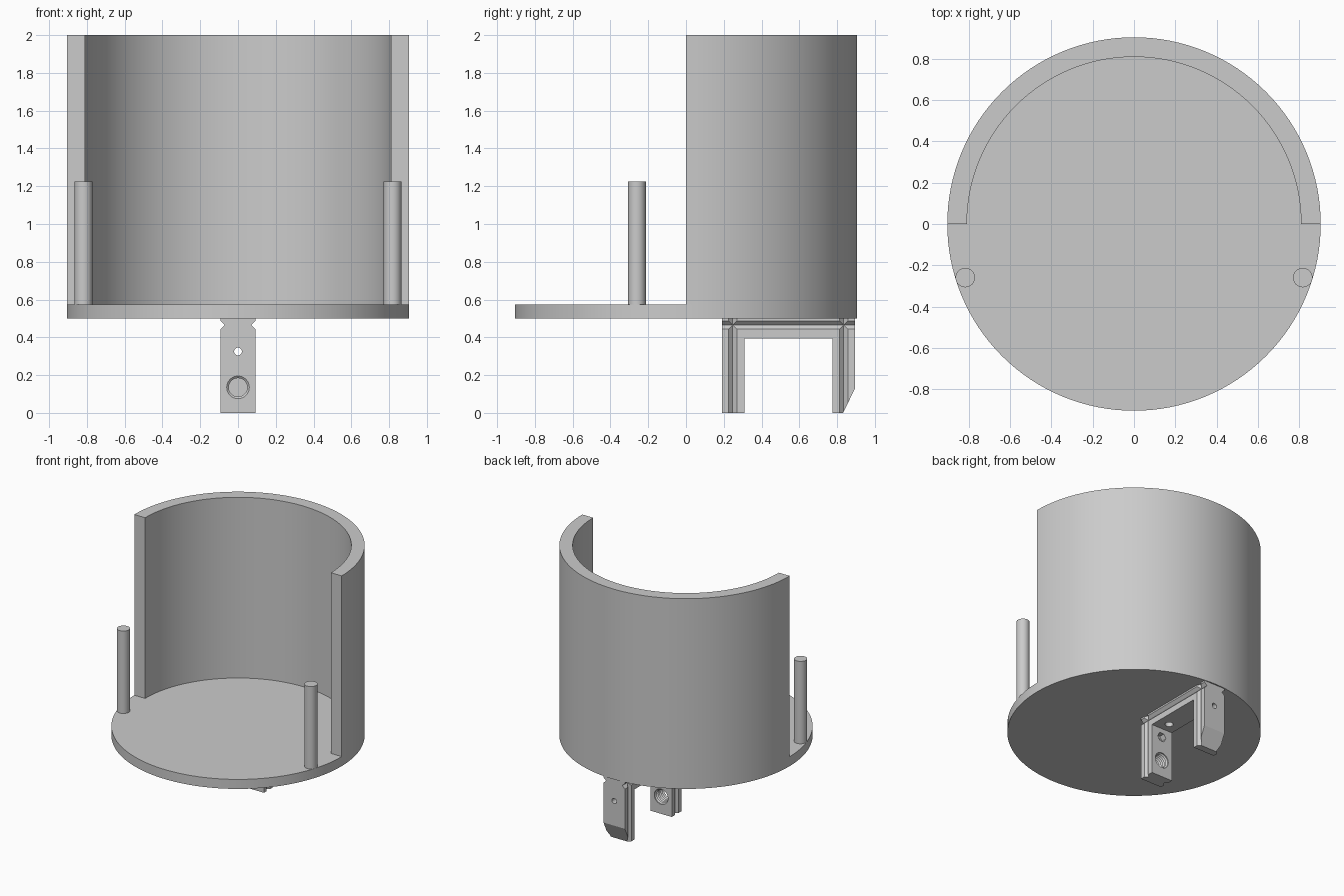
import bpy, bmesh, math
from mathutils import Vector

if "Cube" in bpy.data.objects:
    bpy.data.objects.remove(bpy.data.objects["Cube"])

grey = bpy.data.materials.new("plain grey")
grey.diffuse_color = (0.6, 0.6, 0.6, 1)
grey.use_nodes = True
grey.node_tree.nodes["Principled BSDF"].inputs["Base Color"].default_value = grey.diffuse_color


def finish(name, bm):
    bmesh.ops.recalc_face_normals(bm, faces=bm.faces)
    me = bpy.data.meshes.new(name)
    bm.to_mesh(me)
    bm.free()
    ob = bpy.data.objects.new(name, me)
    bpy.context.collection.objects.link(ob)
    me.materials.append(grey)
    return ob


def prism(name, pts, direction):
    """Closed 3D outline extruded along a vector."""
    bm = bmesh.new()
    face = bm.faces.new([bm.verts.new(p) for p in pts])
    ext = bmesh.ops.extrude_face_region(bm, geom=[face])["geom"]
    bmesh.ops.translate(bm, vec=Vector(direction),
                        verts=[v for v in ext if isinstance(v, bmesh.types.BMVert)])
    return finish(name, bm)


def arc(r, n, a0=0.0, a1=2 * math.pi, closed=True):
    steps = n if closed else n + 1
    return [(r * math.cos(a0 + (a1 - a0) * i / n), r * math.sin(a0 + (a1 - a0) * i / n))
            for i in range(steps)]


def lathe_y(name, profile, z, n=32):
    """Solid turned around a y axis at height z; profile is (y, radius)."""
    bm = bmesh.new()
    rings = [[bm.verts.new((x, y, z + h)) for x, h in arc(r, n)] for y, r in profile]
    for a, b in zip(rings, rings[1:]):
        for i in range(n):
            j = (i + 1) % n
            bm.faces.new((a[i], a[j], b[j], b[i]))
    bm.faces.new(rings[0])
    bm.faces.new(rings[-1])
    return finish(name, bm)


def cut(target, cutter):
    cutter.hide_render = True
    m = target.modifiers.new("cut", "BOOLEAN")
    m.operation, m.solver, m.object = "DIFFERENCE", "EXACT", cutter
    bpy.context.view_layer.objects.active = target
    bpy.ops.object.modifier_apply(modifier=m.name)
    bpy.data.objects.remove(cutter)


def smooth(ob):
    bpy.ops.object.select_all(action="DESELECT")
    ob.select_set(True)
    bpy.context.view_layer.objects.active = ob
    bpy.ops.object.shade_smooth_by_angle(angle=math.radians(25))


# Round floor plate
R, RI = 0.905, 0.81
smooth(prism("base_plate", [(x, y, 0.5) for x, y in arc(R, 128)], (0, 0, 0.075)))

# Half-round wall behind
outline = arc(R, 64, 0, math.pi, False) + arc(RI, 64, math.pi, 0, False)
smooth(prism("curved_wall", [(x, y, 0.575) for x, y in outline], (0, 0, 1.425)))

# Two upright pins at the front
for side, s in (("left", -1), ("right", 1)):
    smooth(prism("pin_" + side, [(s * 0.818 + x, -0.26 + y, 0.57) for x, y in arc(0.047, 32)],
                 (0, 0, 0.655)))

# U-shaped clamp under the plate, outer tip of the back leg sloped
W = 0.093
u = [(0.19, 0), (0.31, 0), (0.31, 0.395), (0.775, 0.395), (0.775, 0),
     (0.832, 0), (0.895, 0.13), (0.895, 0.505), (0.19, 0.505)]
clamp = prism("mounting_clamp", [(-W, y, z) for y, z in u], (2 * W, 0, 0))

# V grooves on both flanks: one along the bridge, one down each leg
D = 0.022
for s in (-1, 1):
    x = s * W
    cut(clamp, prism("groove", [(x - D, 0.1, 0.465), (x, 0.1, 0.465 + D),
                                (x + D, 0.1, 0.465), (x, 0.1, 0.465 - D)], (0, 0.9, 0)))
    for y in (0.247, 0.835):
        cut(clamp, prism("groove", [(x - D, y, -0.1), (x, y + D, -0.1),
                                    (x + D, y, -0.1), (x, y - D, -0.1)], (0, 0, 0.7)))

# Small hole through both legs, hexagonal pocket inside the front leg
cut(clamp, lathe_y("pin_hole", [(0.1, 0.021), (1.0, 0.021)], 0.325, 12))
cut(clamp, lathe_y("nut_pocket", [(0.265, 0.038), (0.4, 0.038)], 0.325, 6))

# Ridged screw hole in the front leg
thread = [(0.18, 0.06), (0.195, 0.06)]
for i in range(6):
    thread += [(0.204 + i * 0.018, 0.049), (0.213 + i * 0.018, 0.06)]
thread.append((0.33, 0.06))
cut(clamp, lathe_y("screw_hole", thread, 0.135))

# Round pocket under the bridge
cut(clamp, prism("bridge_hole", [(x, 0.39 + y, 0.36) for x, y in arc(0.03, 16)], (0, 0, 0.09)))
smooth(clamp)
